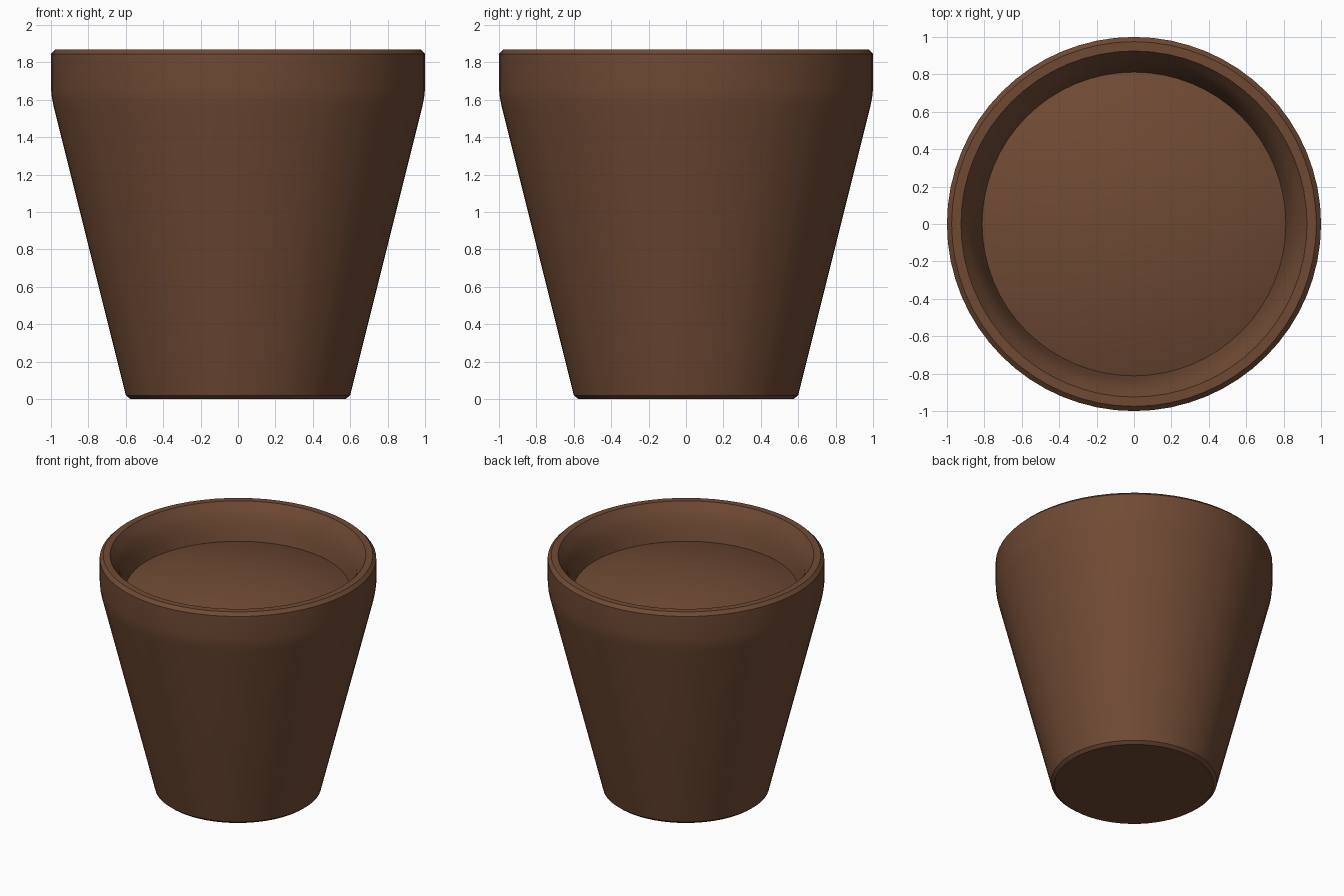
import bpy
import bmesh
import math

SEGMENTS = 64

cube = bpy.data.objects.get("Cube")
if cube:
    bpy.data.objects.remove(cube, do_unlink=True)


def make_material(name, color):
    mat = bpy.data.materials.new(name)
    mat.use_nodes = True
    mat.diffuse_color = color
    mat.node_tree.nodes["Principled BSDF"].inputs["Base Color"].default_value = color
    return mat


def lathe(name, profile, mat):
    """Spin a (radius, height) profile around z into a smooth object."""
    bm = bmesh.new()
    verts = [bm.verts.new((r, 0, z)) for r, z in profile]
    edges = [bm.edges.new(pair) for pair in zip(verts, verts[1:])]
    bmesh.ops.spin(bm, geom=verts + edges, cent=(0, 0, 0), axis=(0, 0, 1),
                   angle=math.tau, steps=SEGMENTS, use_merge=False)
    bmesh.ops.remove_doubles(bm, verts=bm.verts, dist=0.0005)
    bmesh.ops.recalc_face_normals(bm, faces=bm.faces)
    mesh = bpy.data.meshes.new(name)
    bm.to_mesh(mesh)
    bm.free()
    mesh.materials.append(mat)
    obj = bpy.data.objects.new(name, mesh)
    bpy.context.collection.objects.link(obj)
    bpy.ops.object.select_all(action="DESELECT")
    obj.select_set(True)
    bpy.context.view_layer.objects.active = obj
    bpy.ops.object.shade_smooth_by_angle(angle=math.radians(30))
    return obj


brown = make_material("earth brown", (0.16, 0.068, 0.034, 1))

# Pot: closed shell with chamfered foot and rim, tapered wall and cavity
lathe("pot", [
    (0, 0), (0.575, 0), (0.6, 0.02),
    (0.985, 1.56), (0.995, 1.61), (1.0, 1.66),
    (1.0, 1.845), (0.975, 1.87), (0.925, 1.87),
    (0.89, 1.82), (0.86, 1.77), (0.835, 1.69), (0.81, 1.59),
    (0.78, 1.46), (0, 1.46),
], brown)

# Soil: shallow dome that meets the inner wall, closed underneath
SOIL_RADIUS, SOIL_Z, DOME = 0.812, 1.6, 0.14
RINGS = 8
dome = [(SOIL_RADIUS * math.sin(math.pi / 2 * i / RINGS),
         SOIL_Z + DOME * (1 - math.sin(math.pi / 2 * i / RINGS) ** 2))
        for i in range(RINGS + 1)]
lathe("soil", dome + [(0.79, 1.5), (0, 1.5)], brown)
